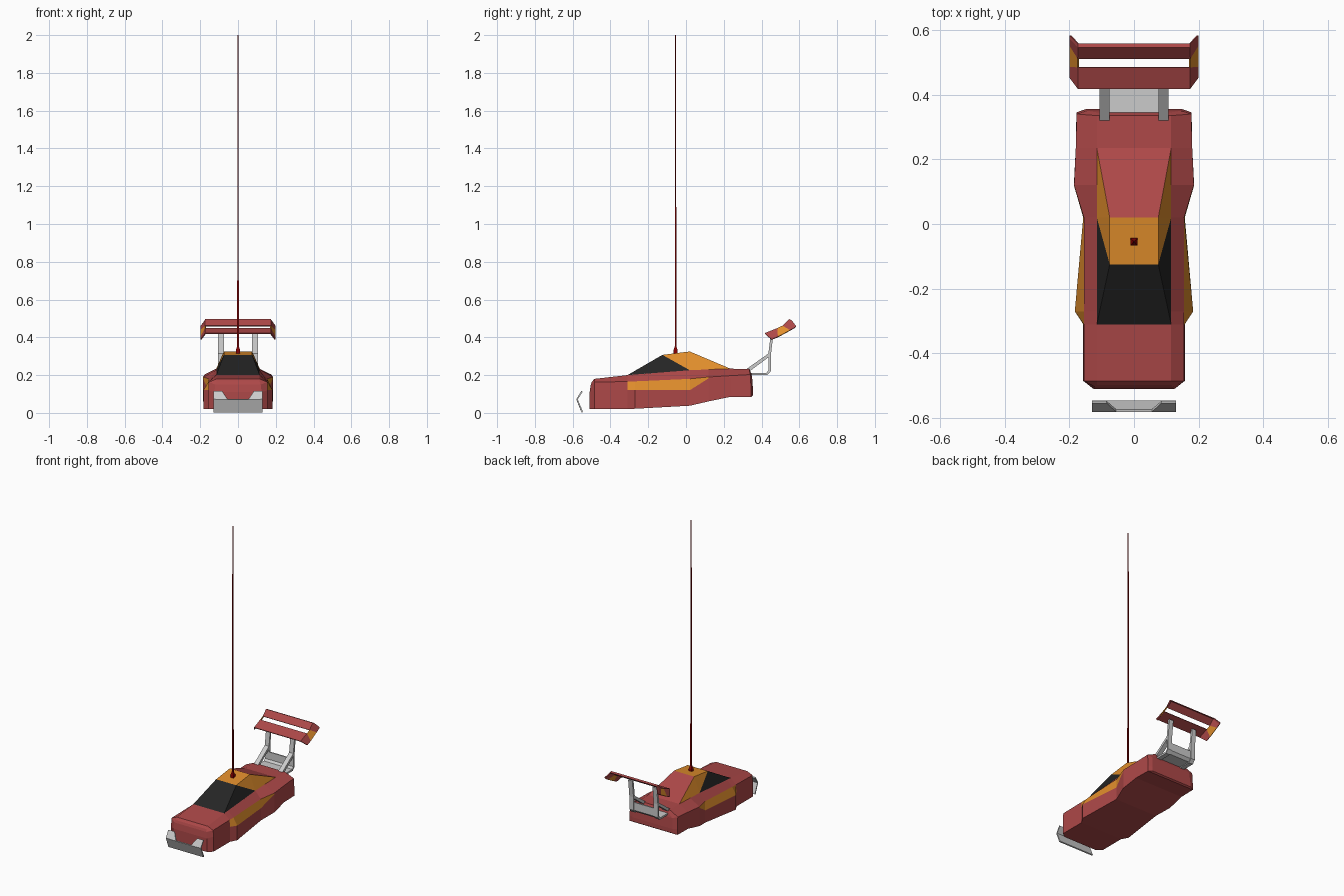
import bpy, bmesh
from mathutils import Vector

if "Cube" in bpy.data.objects:
    bpy.data.objects.remove(bpy.data.objects["Cube"])


def material(name, rgb):
    m = bpy.data.materials.new(name)
    m.diffuse_color = (*rgb, 1)
    m.use_nodes = True
    m.node_tree.nodes["Principled BSDF"].inputs["Base Color"].default_value = m.diffuse_color
    return m


RED = material("red_paint", (0.42, 0.065, 0.065))
ORANGE = material("orange_paint", (0.75, 0.27, 0.025))
BLACK = material("window_black", (0.018, 0.018, 0.018))
DARK = material("antenna_red", (0.25, 0.0, 0.0))


def build(name, verts, faces, mats=(), slots=None, thick=0):
    me = bpy.data.meshes.new(name)
    me.from_pydata(verts, [], faces)
    for m in mats:
        me.materials.append(m)
    for p, s in zip(me.polygons, slots or []):
        p.material_index = s
    bm = bmesh.new()
    bm.from_mesh(me)
    bmesh.ops.recalc_face_normals(bm, faces=bm.faces)
    bm.to_mesh(me)
    bm.free()
    ob = bpy.data.objects.new(name, me)
    bpy.context.collection.objects.link(ob)
    if thick:
        mod = ob.modifiers.new("thickness", 'SOLIDIFY')
        mod.thickness = thick
        mod.offset = 0
    return ob


def extrude_profile(name, pts, x0, x1):
    """Closed (y, z) outline extruded from x0 to x1."""
    n = len(pts)
    verts = [(x, y, z) for x in (x0, x1) for y, z in pts]
    faces = [list(range(n)), list(range(n, 2 * n))]
    faces += [(i, (i + 1) % n, n + (i + 1) % n, n + i) for i in range(n)]
    return build(name, verts, faces)


# Body shell: lofted stations
# deck y, lower y, deck z, shoulder x, shoulder z, side x, side z, floor z
stations = [
    (-.498, -.51, .165, .120, .150, .125, .11, .02),
    (-.485, -.485, .18, .155, .163, .157, .12, .02),
    (-.31, -.31, .20, .155, .166, .157, .12, .02),
    (-.27, -.27, .203, .155, .167, .183, .12, .022),
    (.02, .02, .226, .155, .18, .157, .12, .038),
    (.12, .12, .23, .185, .19, .186, .183, .061),
    (.235, .235, .234, .18, .197, .18, .185, .085),
    (.335, .345, .232, .177, .203, .178, .125, .085),
    (.345, .355, .21, .145, .19, .15, .12, .092),
]
verts, faces, slots = [], [], []
for yd, yl, zd, xs, zs, xm, zm, zb in stations:
    half = [(xm, yl, zb), (xm, yl, zm), (xs, (yd + yl) / 2, zs), (.115, yd, zd)]
    verts += half + [(-x, y, z) for x, y, z in reversed(half)]
last = len(stations) - 1
for s in range(last):
    for k in range(8):
        j = (k + 1) % 8
        faces.append((s * 8 + k, s * 8 + j, s * 8 + 8 + j, s * 8 + 8 + k))
        slots.append(1 if k in (1, 5) and s in (2, 3, 4) else 0)
for s in (0, last):
    for a, b, c, d in ((0, 1, 6, 7), (1, 2, 5, 6), (2, 3, 4, 5)):
        faces.append((s * 8 + a, s * 8 + b, s * 8 + c, s * 8 + d))
        slots.append(0)
build("body_shell", verts, faces, (RED, ORANGE), slots)

# Cabin: windscreen, roof, rear slope, side windows, pillars
half = [(.115, -.31, .20), (.075, -.125, .307), (.075, .02, .325),
        (.115, .235, .234), (.115, .02, .226)]
verts = half + [(-x, y, z) for x, y, z in half]
faces = [(0, 1, 6, 5), (1, 2, 7, 6), (2, 3, 8, 7)]
slots = [2, 1, 0]
for o in (0, 5):
    faces += [(o, o + 4, o + 1), (o + 1, o + 4, o + 2), (o + 2, o + 4, o + 3)]
    slots += [2, 1, 1]
build("cabin", verts, faces, (RED, ORANGE, BLACK), slots)

# Antenna: square base tapering into a thin rod
rings = [(.312, .011), (.332, .011), (.352, .0045), (2.0, .002)]
verts = [(sx * r, -.055 + sy * r, z) for z, r in rings
         for sx, sy in ((1, 1), (-1, 1), (-1, -1), (1, -1))]
faces = [(3, 2, 1, 0), (12, 13, 14, 15)]
faces += [(4 * i + k, 4 * i + (k + 1) % 4, 4 * i + 4 + (k + 1) % 4, 4 * i + 4 + k)
          for i in range(3) for k in range(4)]
build("antenna", verts, faces, (DARK,))

# Rear wing: two slats joined by drooping end plates
inner = [(.418, .42), (.485, .447), (.512, .46), (.546, .494), (.558, .489)]
outer = [(.453, .388), (.487, .402), (.552, .437), (.574, .450), (.583, .458)]
verts, faces, slots = [], [], []
for (yi, zi), (yo, zo) in zip(inner, outer):
    verts += [(-.197, yo, zo), (-.172, yi, zi), (.172, yi, zi), (.197, yo, zo)]
for i in range(4):
    for c in range(3):
        if i == 1 and c == 1:
            continue
        faces.append((4 * i + c, 4 * i + c + 1, 4 * i + c + 5, 4 * i + c + 4))
        slots.append(1 if i == 1 else 0)
build("rear_wing", verts, faces, (RED, ORANGE), slots, .006)

# Wing supports: sloping arm, upright and lower tray bracket per side
arm = [(.31, .212), (.31, .225), (.436, .314), (.45, .425), (.463, .425),
       (.45, .31), (.442, .298), (.325, .212)]
bracket = [(.325, .2), (.325, .212), (.425, .212), (.437, .225), (.437, .31),
           (.45, .31), (.45, .222), (.43, .2)]
for side, s in (("left", -1), ("right", 1)):
    extrude_profile(f"wing_arm_{side}", arm, s * .075, s * .106)
    extrude_profile(f"wing_bracket_{side}", bracket, s * .075, s * .106)

# Bent tray between the supports
tray = [(.33, .205), (.33, .212), (.425, .212), (.438, .225), (.438, .275),
        (.446, .275), (.446, .222), (.429, .205)]
extrude_profile("wing_tray", tray, -.075, .075)

# Front bumper: leaning plate with two swept-back upper ears
half = [(.13, -.549, .003), (.13, -.577, .072), (.055, -.577, .072),
        (.085, -.55, .115), (.13, -.55, .115)]
verts = half + [(-x, y, z) for x, y, z in half]
faces = [(0, 1, 2, 7, 6, 5), (1, 4, 3, 2), (6, 7, 8, 9)]
build("front_bumper", verts, faces, thick=.008)
